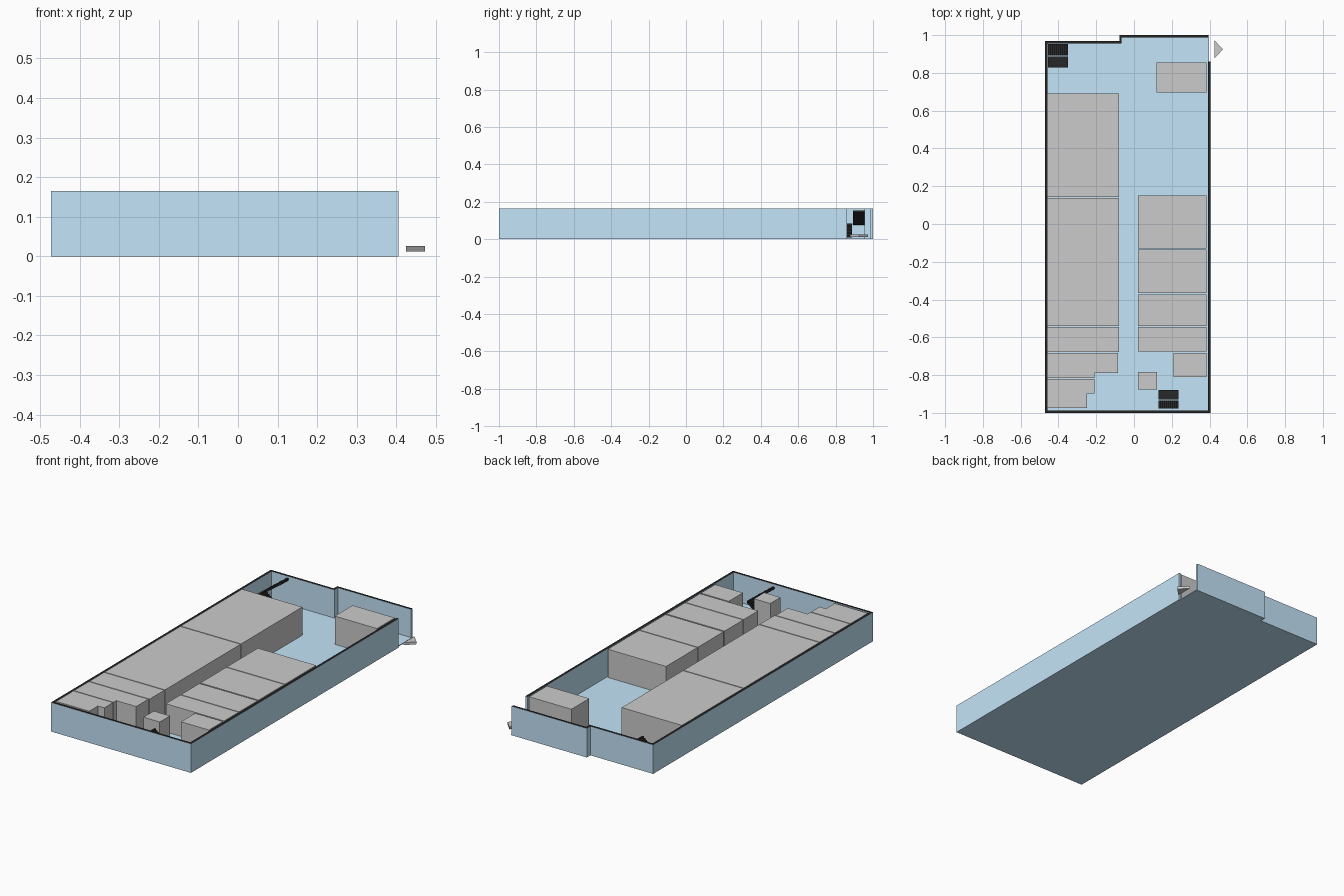
import bpy, bmesh
from mathutils import Vector

if "Cube" in bpy.data.objects:
    bpy.data.objects.remove(bpy.data.objects["Cube"])

H, BASE = 0.165, 0.005      # wall height, floor thickness


def material(name, rgb):
    m = bpy.data.materials.new(name)
    m.diffuse_color = (*rgb, 1)
    m.use_nodes = True
    m.node_tree.nodes["Principled BSDF"].inputs["Base Color"].default_value = m.diffuse_color
    return m


BLUE = material("blue", (0.55, 0.78, 0.94))
BLACK = material("black", (0.02, 0.02, 0.02))


def finish(name, bm, mats):
    bmesh.ops.recalc_face_normals(bm, faces=bm.faces)
    me = bpy.data.meshes.new(name)
    bm.to_mesh(me)
    bm.free()
    for m in mats:
        me.materials.append(m)
    ob = bpy.data.objects.new(name, me)
    bpy.context.collection.objects.link(ob)
    return ob


def prism(name, pts, lo, hi, mat=None, axis="z"):
    """Extrude a flat outline along z (xy outline) or along y (xz outline)."""
    bm = bmesh.new()
    if axis == "z":
        co, move = [(a, b, lo) for a, b in pts], Vector((0, 0, hi - lo))
    else:
        co, move = [(a, lo, b) for a, b in pts], Vector((0, hi - lo, 0))
    face = bm.faces.new([bm.verts.new(c) for c in co])
    ext = bmesh.ops.extrude_face_region(bm, geom=[face])["geom"]
    bmesh.ops.translate(bm, vec=move, verts=[v for v in ext if isinstance(v, bmesh.types.BMVert)])
    # extrusion consumes nothing here, so the first face stays as the end cap
    return finish(name, bm, [mat] if mat else [])


def rect(x0, x1, y0, y1):
    return [(x0, y0), (x1, y0), (x1, y1), (x0, y1)]


# Floor slab, slightly recessed at the doorway
prism("floor", [(0.405, 0.86), (0.405, -1), (-0.472, -1), (-0.472, 0.968), (-0.078, 0.968),
                (-0.078, 1), (0.398, 1), (0.398, 0.86)], 0, BASE, BLUE)

# Outer walls: open strip around the plan with black cut tops
outer = [(0.405, 0.86), (0.405, -1), (-0.472, -1), (-0.472, 0.968),
         (-0.078, 0.968), (-0.078, 1), (0.393, 1)]
inner = [(0.392, 0.86), (0.392, -0.987), (-0.459, -0.987), (-0.459, 0.955),
         (-0.065, 0.955), (-0.065, 0.987), (0.393, 0.987)]
bm = bmesh.new()
rings = [[bm.verts.new((*p, z)) for p in path]
         for path, z in ((outer, BASE), (outer, H), (inner, H), (inner, BASE))]
for i in range(len(outer) - 1):
    for k in range(4):
        a, b = rings[k], rings[(k + 1) % 4]
        f = bm.faces.new((a[i], a[i + 1], b[i + 1], b[i]))
        f.material_index = 1 if k == 1 else 0
for i in (0, -1):
    bm.faces.new([r[i] for r in rings])
finish("outer_walls", bm, [BLUE, BLACK])

# Room blocks: left column, right column, free-standing ones
LX, RX = (-0.457, -0.08), (0.02, 0.385)
for i, (y0, y1) in enumerate([(0.142, 0.69), (-0.54, 0.137), (-0.677, -0.545)]):
    prism(f"left_room_{i + 1}", rect(*LX, y0, y1), BASE, H)
for i, (y0, y1) in enumerate([(-0.13, 0.15), (-0.366, -0.135), (-0.54, -0.374), (-0.675, -0.545)]):
    prism(f"right_room_{i + 1}", rect(*RX, y0, y1), BASE, H)
prism("back_room", rect(0.12, 0.385, 0.695, 0.855), BASE, H)
prism("front_side_room", rect(0.21, 0.385, -0.81, -0.683), BASE, H)
prism("small_core", rect(0.02, 0.122, -0.875, -0.783), BASE, H)


# Stepped corner rooms
def corner_room(name, y0, ym, y1, x_short, x_long):
    prism(name, [(-0.457, y0), (x_short, y0), (x_short, ym), (x_long, ym),
                 (x_long, y1), (-0.457, y1)], BASE, H)


corner_room("corner_room_1", -0.815, -0.79, -0.682, -0.21, -0.085)
corner_room("corner_room_2", -0.975, -0.897, -0.82, -0.25, -0.21)


# Dog-leg stairs: each flight is a sawtooth profile
def flight(name, x0, x1, z0, z1, y0, y1, n=10):
    dx, dz, pts = (x1 - x0) / n, (z1 - z0) / n, []
    for i in range(n):
        pts += [(x0 + i * dx, z0 + i * dz), (x0 + i * dx, z0 + (i + 1) * dz)]
    pts += [(x1, z1), (x1, z1 - 0.012), (x0 + dx, z0)]
    prism(name, pts, y0, y1, BLACK, "y")


flight("back_stair_lower", -0.35, -0.456, 0.008, 0.085, 0.828, 0.888)
flight("back_stair_upper", -0.456, -0.35, 0.075, 0.155, 0.893, 0.954)
flight("front_stair_lower", 0.13, 0.235, 0.008, 0.085, -0.93, -0.88)
flight("front_stair_upper", 0.235, 0.13, 0.075, 0.155, -0.977, -0.935)

# Entrance arrow beside the doorway
prism("entrance_arrow", [(0.425, 0.877), (0.472, 0.925), (0.425, 0.973)], 0.012, 0.026)
